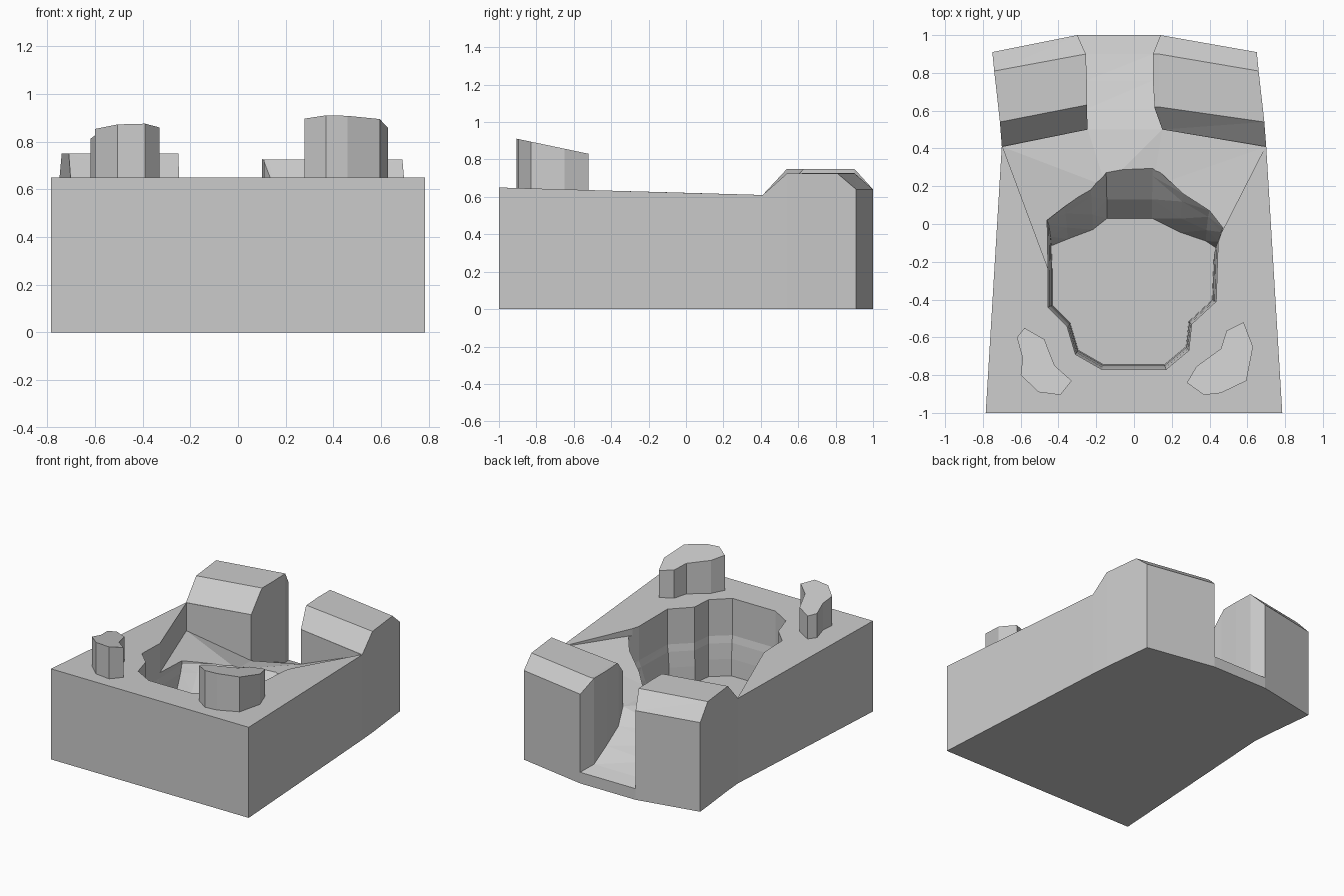
import bpy, bmesh

if "Cube" in bpy.data.objects:
    bpy.data.objects.remove(bpy.data.objects["Cube"])


def loft(name, rings, strip=False):
    """Closed solid through equal-length rings; strip caps pair opposite points."""
    bm = bmesh.new()
    vs = [[bm.verts.new(p) for p in r] for r in rings]
    n = len(rings[0])
    for a, b in zip(vs, vs[1:]):
        for i in range(n):
            j = (i + 1) % n
            bm.faces.new((a[i], a[j], b[j], b[i]))
    for r in (vs[0], vs[-1]):
        if strip:
            for i in range(n // 2 - 1):
                bm.faces.new((r[i], r[i + 1], r[n - 2 - i], r[n - 1 - i]))
        else:
            bm.faces.new(r)
    bmesh.ops.triangulate(bm, faces=[f for f in bm.faces])
    bmesh.ops.recalc_face_normals(bm, faces=bm.faces)
    me = bpy.data.meshes.new(name)
    bm.to_mesh(me)
    bm.free()
    ob = bpy.data.objects.new(name, me)
    bpy.context.collection.objects.link(ob)
    return ob


def cut(target, cutter):
    cutter.hide_render = True
    m = target.modifiers.new("cut", 'BOOLEAN')
    m.operation = 'DIFFERENCE'
    m.solver = 'EXACT'
    m.object = cutter
    bpy.context.view_layer.objects.active = target
    bpy.ops.object.modifier_apply(modifier=m.name)
    bpy.data.objects.remove(cutter)


# Block with a raised ridge at the back: rows of outer/inner points, left to right
rows = [
    [(-.785, -1, .65), (-.25, -1, .65), (.15, -1, .65), (.785, -1, .65)],
    [(-.70, .41, .61), (-.245, .50, .61), (.15, .50, .61), (.70, .41, .61)],
    [(-.71, .54, .75), (-.25, .63, .75), (.13, .62, .725), (.69, .54, .725)],
    [(-.74, .81, .75), (-.255, .90, .75), (.13, .90, .725), (.66, .81, .725)],
    [(-.75, .91, .64), (-.30, 1, .64), (.14, 1, .64), (.65, .91, .64)],
]
body = loft("block", [r + [(x, y, 0) for x, y, z in reversed(r)] for r in rows], True)

# Sunken ledge between the ridge and the basin
ledge = [(-.695, .408, .41), (-.245, .50, .28), (.15, .50, .36), (.695, .408, .605),
         (.42, -.13, .57), (.10, .20, .37), (-.15, .20, .36), (-.42, -.33, .42)]
cut(body, loft("ledge_cutter", [ledge, [(x, y, 1.1) for x, y, z in ledge]], True))

# Curved chute splitting the ridge: y, left x, right x, left z, right z
chute = [(1.05, -.32, .155, .07, .07), (1.0, -.30, .14, .08, .08), (.90, -.255, .10, .11, .11),
         (.76, -.25, .10, .17, .19), (.61, -.25, .11, .23, .27), (.50, -.245, .15, .28, .36),
         (.42, -.245, .18, .40, .42)]
cut(body, loft("chute_cutter", [[(l, y, zl), (r, y, zr), (r, y, 1), (l, y, 1)]
                                for y, l, r, zl, zr in chute]))

# Basin: rim outline narrowed towards the floor, sloping most at the back
rim = [(-.15, .31), (.10, .31), (.26, .16), (.40, .07), (.47, -.02), (.445, -.10),
       (.435, -.41), (.305, -.53), (.29, -.67), (.17, -.77), (-.17, -.77), (-.31, -.69),
       (-.355, -.54), (-.455, -.44), (-.455, -.25), (-.46, .02), (-.37, .09), (-.23, .19)]
levels = [(1.2, 1, 1), (.38, 1, 1), (.33, .98, .9), (.22, .96, .68), (.10, .95, .5)]
cut(body, loft("basin_cutter", [[(x * s, -.25 + (y + .25) * (k if y > -.25 else s), z)
                                 for x, y in rim] for z, s, k in levels]))

# Two front pegs with tops sloping down towards the back
pegs = {
    "left_peg": (.875, [(-.58, -.55), (-.475, -.61), (-.42, -.75), (-.33, -.83), (-.39, -.905),
                        (-.505, -.89), (-.60, -.80), (-.59, -.71), (-.62, -.60)]),
    "right_peg": (.91, [(.58, -.52), (.49, -.565), (.46, -.66), (.33, -.755), (.28, -.84),
                        (.37, -.905), (.46, -.895), (.595, -.83), (.63, -.65)]),
}
for name, (top, pts) in pegs.items():
    loft(name, [[(x, y, .62) for x, y in pts],
                [(x, y, top - .21 * (y + .9)) for x, y in pts]])
